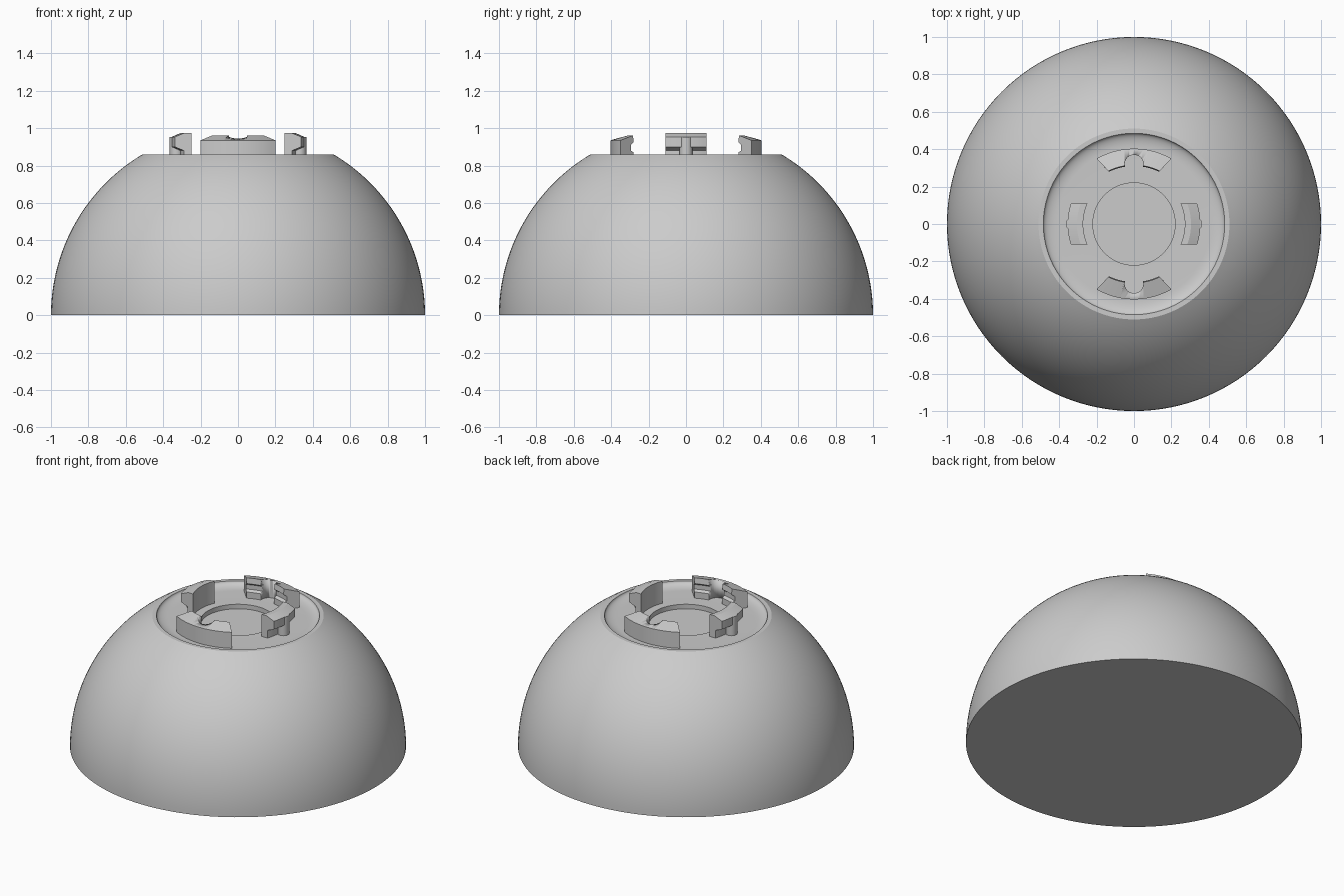
import bpy
import bmesh
from math import asin, cos, pi, radians, sin

if "Cube" in bpy.data.objects:
    bpy.data.objects.remove(bpy.data.objects["Cube"], do_unlink=True)

grey = bpy.data.materials.new("plain grey")
grey.use_nodes = True
tone = (0.6, 0.6, 0.6, 1)
grey.diffuse_color = tone
grey.node_tree.nodes["Principled BSDF"].inputs["Base Color"].default_value = tone


def finish(name, bm, angle=30):
    """Turn a bmesh into a smooth-by-angle object."""
    bmesh.ops.remove_doubles(bm, verts=bm.verts, dist=1e-5)
    bmesh.ops.recalc_face_normals(bm, faces=bm.faces)
    mesh = bpy.data.meshes.new(name)
    bm.to_mesh(mesh)
    bm.free()
    mesh.materials.append(grey)
    obj = bpy.data.objects.new(name, mesh)
    bpy.context.collection.objects.link(obj)
    bpy.ops.object.select_all(action="DESELECT")
    obj.select_set(True)
    bpy.context.view_layer.objects.active = obj
    bpy.ops.object.shade_smooth_by_angle(angle=radians(angle))
    return obj


def lathe(name, profile, steps=128):
    bm = bmesh.new()
    verts = [bm.verts.new((r, 0, z)) for r, z in profile]
    edges = [bm.edges.new(pair) for pair in zip(verts, verts[1:])]
    bmesh.ops.spin(bm, geom=verts + edges, cent=(0, 0, 0), axis=(0, 0, 1),
                   angle=2 * pi, steps=steps, use_duplicate=False)
    return finish(name, bm)


def cylinder(name, radius, x, y, low, high):
    bm = bmesh.new()
    bmesh.ops.create_cone(bm, cap_ends=True, segments=32, radius1=radius,
                          radius2=radius, depth=high - low)
    bmesh.ops.translate(bm, verts=bm.verts, vec=(x, y, (low + high) / 2))
    return finish(name, bm)


def arc_clip(name, profile, half_width, heading, steps=16):
    """Sweep an (r, z) outline about the axis; half_width(r) trims the ends."""
    bm = bmesh.new()
    rows = []
    for i in range(steps + 1):
        t = 2 * i / steps - 1
        row = []
        for r, z in profile:
            a = heading + t * asin(half_width(r) / r)
            row.append(bm.verts.new((r * cos(a), r * sin(a), z)))
        rows.append(row)
    n = len(profile)
    for a, b in zip(rows, rows[1:]):
        for j in range(n):
            k = (j + 1) % n
            bm.faces.new((a[j], a[k], b[k], b[j]))
    bm.faces.new(rows[0])
    bm.faces.new(rows[-1])
    return finish(name, bm, 20)


# Dome with a flat rim, a rounded dish and a round central recess
RIM, FLOOR, RECESS = 0.86, 0.83, 0.80
top = asin(RIM)
outline = [(0, 0)]
outline += [(cos(top * i / 32), sin(top * i / 32)) for i in range(33)]
outline += [(0.485 - 0.075 * (1 - cos(pi / 2 * i / 8)),
             RIM - (RIM - FLOOR) * sin(pi / 2 * i / 8)) for i in range(9)]
outline += [(0.22, FLOOR), (0.22, RECESS), (0, RECESS)]
lathe("dome", outline)

# Wide front and back clips: sloped top, grooved inner wall, round notch
wide = [(0.31, 0.82), (0.403, 0.82), (0.403, 0.935), (0.315, 0.961),
        (0.31, 0.925), (0.33, 0.91), (0.33, 0.88), (0.31, 0.87)]
for name, side in (("front", -1), ("back", 1)):
    clip = arc_clip(name + "_clip", wide,
                    lambda r: 0.134 + (r - 0.31) * 0.71, side * pi / 2)
    cutter = cylinder(name + "_notch_cutter", 0.05, 0, side * 0.32, 0.7, 1.1)
    cutter.hide_render = True
    cutter.hide_set(True)
    cut = clip.modifiers.new("notch", "BOOLEAN")
    cut.operation = "DIFFERENCE"
    cut.solver = "EXACT"
    cut.object = cutter

# Narrow side clips: overhanging outer lip backed by a round post
narrow = [(0.272, 0.82), (0.31, 0.82), (0.31, 0.88), (0.355, 0.90),
          (0.355, 0.953), (0.305, 0.975), (0.272, 0.975)]
for name, side in (("left", 1), ("right", -1)):
    arc_clip(name + "_clip", narrow, lambda r: 0.11, 0 if side > 0 else pi)
    cylinder(name + "_post", 0.035, side * 0.33, 0, 0.82, 0.953)
